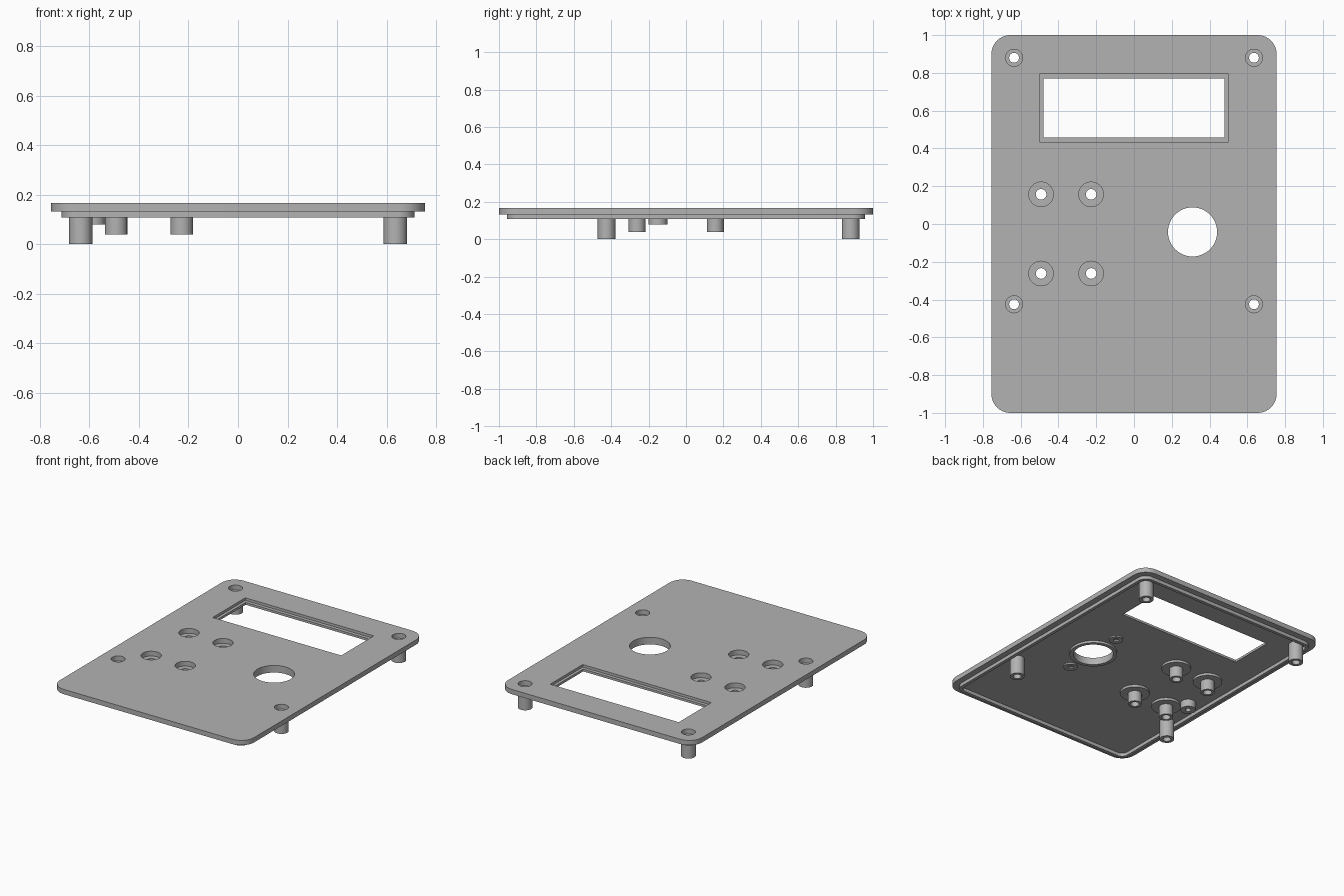
import bpy, bmesh, math

if "Cube" in bpy.data.objects:
    bpy.data.objects.remove(bpy.data.objects["Cube"], do_unlink=True)

grey = bpy.data.materials.new("plain_grey")
grey.use_nodes = True
tone = (0.45, 0.45, 0.45, 1)
grey.diffuse_color = tone
grey.node_tree.nodes["Principled BSDF"].inputs["Base Color"].default_value = tone

TOP, UNDER, FLANGE, RIM = 0.166, 0.132, 0.116, 0.108
POSTS = [(x, y) for x in (-0.635, 0.635) for y in (0.88, -0.425)]
BUTTONS = [(x, y) for x in (-0.492, -0.227) for y in (0.157, -0.262)]
KNOB = (0.31, -0.042)


def make_object(name, bm):
    bmesh.ops.recalc_face_normals(bm, faces=bm.faces)
    mesh = bpy.data.meshes.new(name)
    bm.to_mesh(mesh)
    bm.free()
    mesh.materials.append(grey)
    obj = bpy.data.objects.new(name, mesh)
    bpy.context.collection.objects.link(obj)
    return obj


def outline(hx, hy, r, steps=10):
    """Rounded rectangle as a list of points."""
    pts = []
    for q, (sx, sy) in enumerate(((1, 1), (-1, 1), (-1, -1), (1, -1))):
        for i in range(steps + 1):
            a = math.pi / 2 * (q + i / steps)
            pts.append((sx * (hx - r) + r * math.cos(a), sy * (hy - r) + r * math.sin(a)))
    return pts


def prism(bm, pts, z0, z1):
    face = bm.faces.new([bm.verts.new((x, y, z0)) for x, y in pts])
    geom = bmesh.ops.extrude_face_region(bm, geom=[face], use_keep_orig=True)["geom"]
    for v in geom:
        if isinstance(v, bmesh.types.BMVert):
            v.co.z = z1


def circle(centre, r, n=48):
    return [(centre[0] + r * math.cos(math.tau * i / n),
             centre[1] + r * math.sin(math.tau * i / n)) for i in range(n)]


def loft(name, loops):
    """Closed solid through a ring of (points, z) loops."""
    bm = bmesh.new()
    rings = [[bm.verts.new((x, y, z)) for x, y in pts] for pts, z in loops]
    for a, b in zip(rings, rings[1:] + rings[:1]):
        for i in range(len(a)):
            j = (i + 1) % len(a)
            bm.faces.new((a[i], a[j], b[j], b[i]))
    return make_object(name, bm)


def lathe(name, centre, profile):
    return loft(name, [(circle(centre, r), z) for r, z in profile])


def tube(name, centre, inner, outer, z0, z1=UNDER):
    return lathe(name, centre, [(inner, z0), (outer, z0), (outer, z1), (inner, z1)])


def rectangle(x, y0, y1):
    return [(-x, y0), (x, y0), (x, y1), (-x, y1)]


# Rounded face plate
bm = bmesh.new()
prism(bm, outline(0.755, 1.0, 0.1), UNDER, TOP)
plate = make_object("face_plate", bm)

# Openings through the plate, then the shallow step around the window
through, step = bmesh.new(), bmesh.new()
for c in POSTS:
    prism(through, circle(c, 0.045), 0, 0.3)
for c in BUTTONS:
    prism(through, circle(c, 0.065), 0, 0.3)
prism(through, circle(KNOB, 0.13), 0, 0.3)
prism(through, rectangle(0.48, 0.457, 0.77), 0, 0.3)
prism(step, rectangle(0.5, 0.433, 0.795), 0.148, 0.3)
cutters = [make_object("hole_cutter", through), make_object("step_cutter", step)]
for cutter in cutters:
    cutter.hide_render = True
    mod = plate.modifiers.new("cut", "BOOLEAN")
    mod.operation = "DIFFERENCE"
    mod.solver = "EXACT"
    mod.object = cutter
bpy.context.view_layer.update()
cut_mesh = bpy.data.meshes.new_from_object(plate.evaluated_get(bpy.context.evaluated_depsgraph_get()))
plate.modifiers.clear()
plate.data = cut_mesh
for cutter in cutters:
    bpy.data.objects.remove(cutter, do_unlink=True)

# Locating rim under the plate
outer, inner = outline(0.712, 0.957, 0.065), outline(0.69, 0.935, 0.043)
parts = [plate, loft("locating_rim", [(inner, RIM), (outer, RIM), (outer, UNDER), (inner, UNDER)])]

# Corner screw posts
for c in POSTS:
    parts.append(tube("screw_post", c, 0.026, 0.047, 0))

# Button guides with a flange that floors each recess
for c in BUTTONS:
    parts.append(lathe("button_guide", c, [
        (0.028, 0.04), (0.045, 0.04), (0.045, FLANGE), (0.095, FLANGE),
        (0.095, UNDER), (0.028, UNDER)]))

# Knob collar with its two small fixing bosses, and the single blind boss
parts.append(tube("knob_collar", KNOB, 0.13, 0.155, FLANGE))
for side in (-1, 1):
    parts.append(tube("fixing_boss", (KNOB[0], KNOB[1] + side * 0.23), 0.018, 0.046, 0.122))
parts.append(tube("blind_boss", (-0.585, -0.15), 0.018, 0.05, 0.08))

# Smooth round walls, keep the edges crisp
bpy.ops.object.select_all(action="DESELECT")
for part in parts:
    part.select_set(True)
bpy.context.view_layer.objects.active = plate
bpy.ops.object.shade_smooth_by_angle(angle=math.radians(30))
